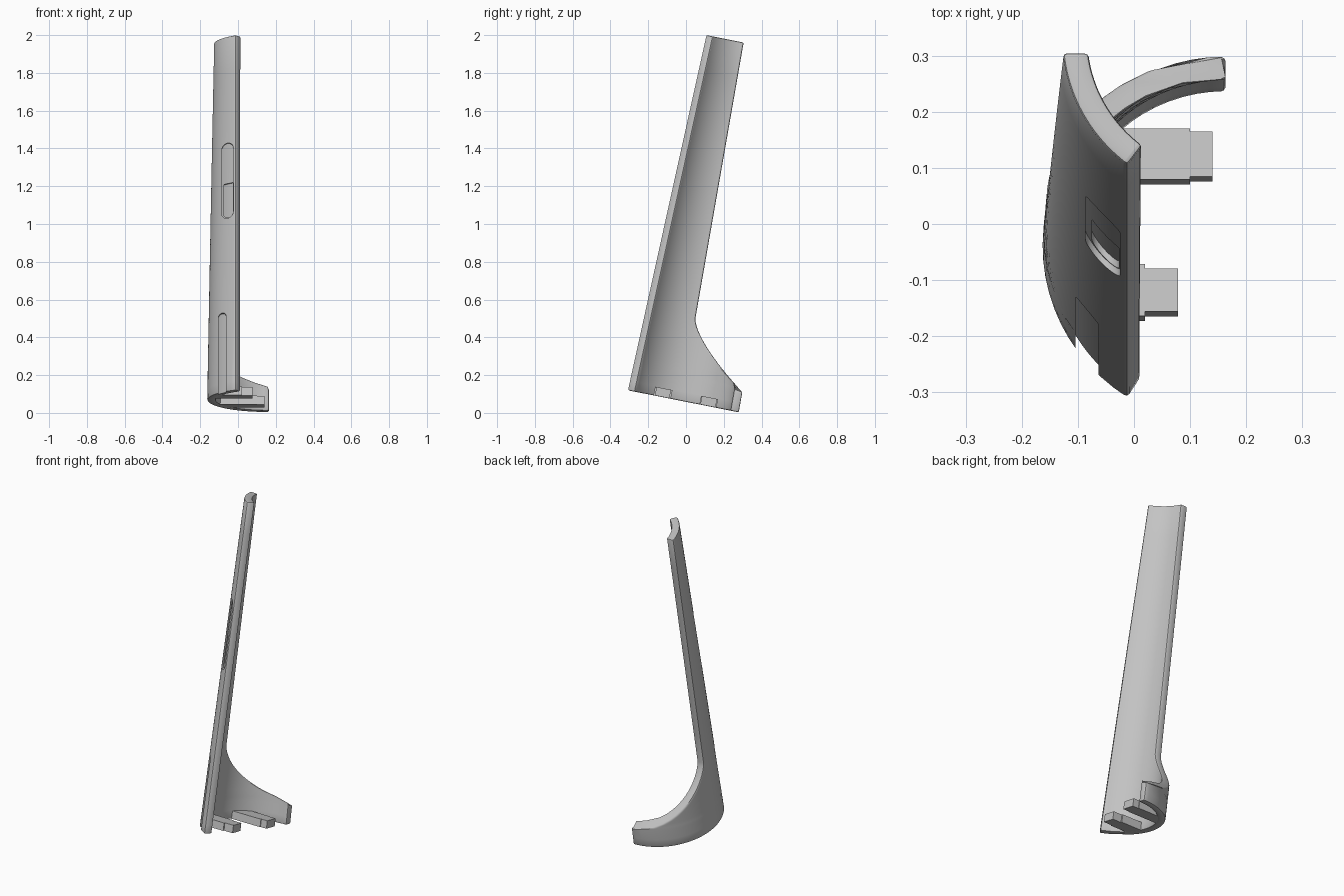
import bpy, bmesh
from math import acos, asin, cos, sin, sqrt, pi, radians
from mathutils import Matrix

cube = bpy.data.objects.get("Cube")
if cube:
    bpy.data.objects.remove(cube, do_unlink=True)

# Cone-shaped shell in a leaning frame: x, u (front to back), w (along the axis)
CX, CU = 0.163, 0.275
LENGTH, THICK = 1.925, 0.045
LEAN = Matrix.Translation((0, -0.31, 0.12)) @ Matrix.Rotation(radians(-11.2), 4, 'X')

mat = bpy.data.materials.new("light_grey")
mat.use_nodes = True
grey = (0.55, 0.55, 0.55, 1)
mat.diffuse_color = grey
mat.node_tree.nodes["Principled BSDF"].inputs["Base Color"].default_value = grey


def radius(w):
    return 0.326 - 0.035 * w / LENGTH


def back_edge(w):
    """Rear limit of the plate: straight above, curved sweep below."""
    if w > 0.443:
        return 0.279 - 0.033 * (w - 0.443) / (LENGTH - 0.443)
    return 0.279 + 0.322 * ((0.443 - w) / 0.336) ** 1.45


def finish(name, bm):
    bmesh.ops.recalc_face_normals(bm, faces=bm.faces)
    me = bpy.data.meshes.new(name)
    bm.to_mesh(me)
    bm.free()
    me.materials.append(mat)
    ob = bpy.data.objects.new(name, me)
    ob.matrix_world = LEAN
    bpy.context.collection.objects.link(ob)
    return ob


def select(ob):
    bpy.ops.object.select_all(action='DESELECT')
    ob.select_set(True)
    bpy.context.view_layer.objects.active = ob


def shell(name, ws, grow, depth, limits, n):
    """Closed curved slab from radius+grow down to radius-depth."""
    bm = bmesh.new()
    rings = []
    for w in ws:
        ring = []
        for r, order in ((radius(w) + grow, 1), (radius(w) - depth, -1)):
            a, b = limits(w, r)
            arc = [a + (b - a) * i / n for i in range(n + 1)][::order]
            ring += [bm.verts.new((CX - r * cos(p), CU + r * sin(p), w)) for p in arc]
        rings.append(ring)
    m = 2 * (n + 1)
    for lo, hi in zip(rings, rings[1:]):
        for i in range(m):
            j = (i + 1) % m
            bm.faces.new((lo[i], lo[j], hi[j], hi[i]))
    for ring in (rings[0], rings[-1]):
        for i in range(n):
            bm.faces.new((ring[i], ring[i + 1], ring[m - 2 - i], ring[m - 1 - i]))
    return finish(name, bm)


def plate_limits(w, r):
    s = 1 if w < 0.107 else min(1, (back_edge(w) - CU) / r)
    return -acos(0.175 / radius(w)), asin(s)


def slot_cutter(x0, x1, w0, w1, depth, round_low=True, round_high=True):
    """Slot with rounded ends, following the curve of the plate."""
    mid, half = (x0 + x1) / 2, (x1 - x0) / 2
    steps = [half * (1 - cos(pi / 2 * k / 6)) for k in range(7)]
    low = [w0 + s for s in steps] if round_low else [w0]
    high = [w1 - s for s in reversed(steps)] if round_high else [w1]

    def limits(w, r):
        d = half
        if round_low:
            d = min(d, w - w0)
        if round_high:
            d = min(d, w1 - w)
        h = max(0.1 * half, sqrt(max(0, half ** 2 - (half - d) ** 2)))
        return -acos((CX - mid + h) / r), -acos((CX - mid - h) / r)
    ob = shell("slot_cutter", low + high, 0.03, depth, limits, 6)
    ob.hide_render = True
    return ob


# Curved plate with softened edges
rows = [0, 0.05] + [0.107 + 0.021 * i for i in range(17)]
rows += [0.443 + (LENGTH - 0.443) * i / 8 for i in range(1, 9)]
plate = shell("curved_plate", rows, 0, THICK, plate_limits, 28)
bevel = plate.modifiers.new("soft_edges", 'BEVEL')
bevel.width = 0.007
bevel.segments = 2
bevel.limit_method = 'ANGLE'
bevel.angle_limit = radians(40)
bevel.use_clamp_overlap = False
select(plate)
bpy.ops.object.modifier_apply(modifier=bevel.name)

# Stepped upper slot and open lower groove
for cutter in (slot_cutter(-0.086, -0.025, 0.94, 1.347, 0.01),
               slot_cutter(-0.075, -0.027, 0.945, 1.13, 0.02, round_high=False),
               slot_cutter(-0.104, -0.063, -0.05, 0.431, 0.014, round_low=False)):
    cut = plate.modifiers.new("slot", 'BOOLEAN')
    cut.operation = 'DIFFERENCE'
    cut.solver = 'EXACT'
    cut.object = cutter
    select(plate)
    bpy.ops.object.modifier_apply(modifier=cut.name)
    bpy.data.objects.remove(cutter, do_unlink=True)
select(plate)
bpy.ops.object.shade_smooth_by_angle(angle=radians(32))


# Stepped mounting tabs reaching in from the foot of the plate
def tab(name, u, step_x, tip_x, wide, narrow):
    def root(v):
        return CX - sqrt((radius(0) - THICK / 2) ** 2 - (v - CU) ** 2)
    side = [(step_x, wide), (step_x, narrow), (tip_x, narrow)]
    outline = [(root(u + wide), u + wide)] + [(x, u + h) for x, h in side]
    outline += [(x, u - h) for x, h in reversed(side)] + [(root(u - wide), u - wide)]
    bm = bmesh.new()
    base = bm.faces.new([bm.verts.new((x, v, 0.001)) for x, v in outline])
    top = bmesh.ops.extrude_face_region(bm, geom=[base])["geom"]
    bmesh.ops.translate(bm, vec=(0, 0, 0.046),
                        verts=[g for g in top if isinstance(g, bmesh.types.BMVert)])
    return finish(name, bm)


tab("rear_tab", 0.434, 0.10, 0.14, 0.046, 0.041)
tab("front_tab", 0.187, 0.02, 0.078, 0.047, 0.039)
